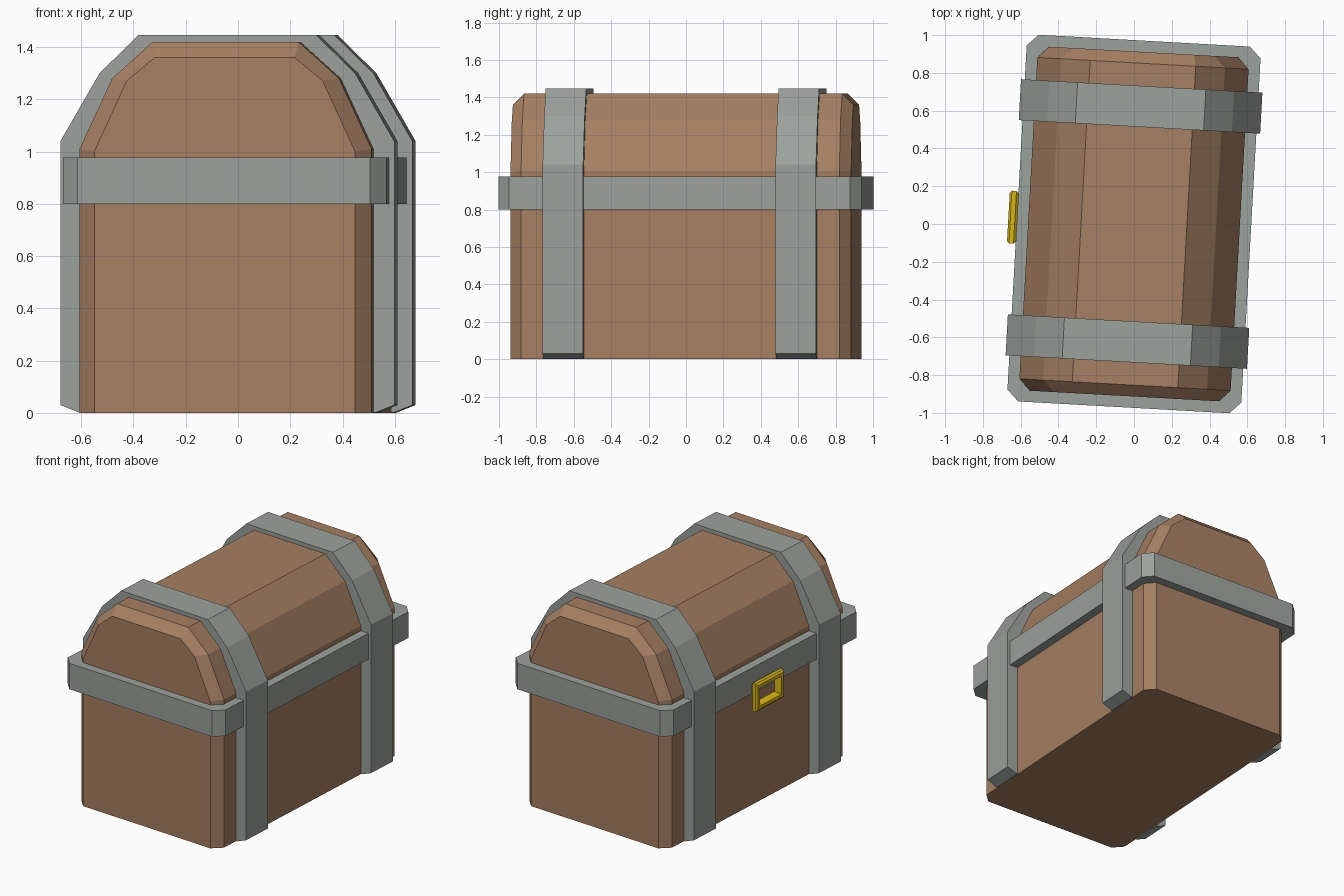
import bpy, bmesh, math

if "Cube" in bpy.data.objects:
    bpy.data.objects.remove(bpy.data.objects["Cube"])

TURN = math.radians(-3.2)  # the whole chest stands slightly turned


def material(name, rgb):
    m = bpy.data.materials.new(name)
    m.diffuse_color = (*rgb, 1.0)
    m.use_nodes = True
    m.node_tree.nodes["Principled BSDF"].inputs["Base Color"].default_value = m.diffuse_color
    return m


WOOD = material("brown_wood", (0.38, 0.215, 0.122))
IRON = material("grey_iron", (0.33, 0.36, 0.335))
BRASS = material("yellow_brass", (0.68, 0.47, 0.006))


def loft(name, rings, mat, closed=False):
    """Bridge rings of equal length; cap the ends or close into a loop."""
    bm = bmesh.new()
    vs = [[bm.verts.new(p) for p in r] for r in rings]
    n = len(rings[0])
    pairs = list(zip(vs, vs[1:]))
    if closed:
        pairs.append((vs[-1], vs[0]))
    else:
        bm.faces.new(vs[0])
        bm.faces.new(vs[-1])
    for a, b in pairs:
        for i in range(n):
            j = (i + 1) % n
            bm.faces.new((a[i], a[j], b[j], b[i]))
    bmesh.ops.recalc_face_normals(bm, faces=bm.faces)
    me = bpy.data.meshes.new(name)
    bm.to_mesh(me)
    bm.free()
    me.materials.append(mat)
    ob = bpy.data.objects.new(name, me)
    ob.rotation_euler.z = TURN
    bpy.context.collection.objects.link(ob)
    return ob


def arch(half, y):
    """Symmetric arch section at depth y from its right half (x, z)."""
    full = half + [(-x, z) for x, z in reversed(half)]
    return [(x, y, z) for x, z in full]


# wooden body with arched lid and bevelled ends
outer = [(0.56, 0), (0.56, 1.01), (0.435, 1.28), (0.28, 1.42)]
inner = [(0.50, 0), (0.50, 1.0), (0.375, 1.272), (0.268, 1.36)]
loft("chest_body", [arch(inner, -0.912), arch(outer, -0.852),
                    arch(outer, 0.852), arch(inner, 0.912)], WOOD)

# two iron straps over the lid
strap = [(0.57, 0.002), (0.64, 0.03), (0.64, 1.04), (0.49, 1.30), (0.34, 1.447)]
for label, s in (("front", -1), ("back", 1)):
    loft(label + "_strap", [arch(strap, s * 0.515), arch(strap, s * 0.732)], IRON)

# horizontal iron band with cut corners
W, L, C = 0.62, 0.972, 0.06
plan = [(W, L - C), (W - C, L), (C - W, L), (-W, L - C),
        (-W, C - L), (C - W, -L), (W - C, -L), (W, C - L)]
loft("rim_band", [[(x, y, z) for x, y in plan] for z in (0.80, 0.977)], IRON)

# brass latch frame on the left side
section = [(-0.619, 0.045), (-0.619, 0.012), (-0.631, 0.0),
           (-0.655, 0.0), (-0.666, 0.012), (-0.666, 0.034)]  # x, inset
rings = []
for x, d in section:
    hy, hz = 0.14 - d, 0.095 - d
    rings.append([(x, a * hy, 0.785 + b * hz)
                  for a, b in ((-1, -1), (1, -1), (1, 1), (-1, 1))])
loft("latch_frame", rings, BRASS, closed=True)
